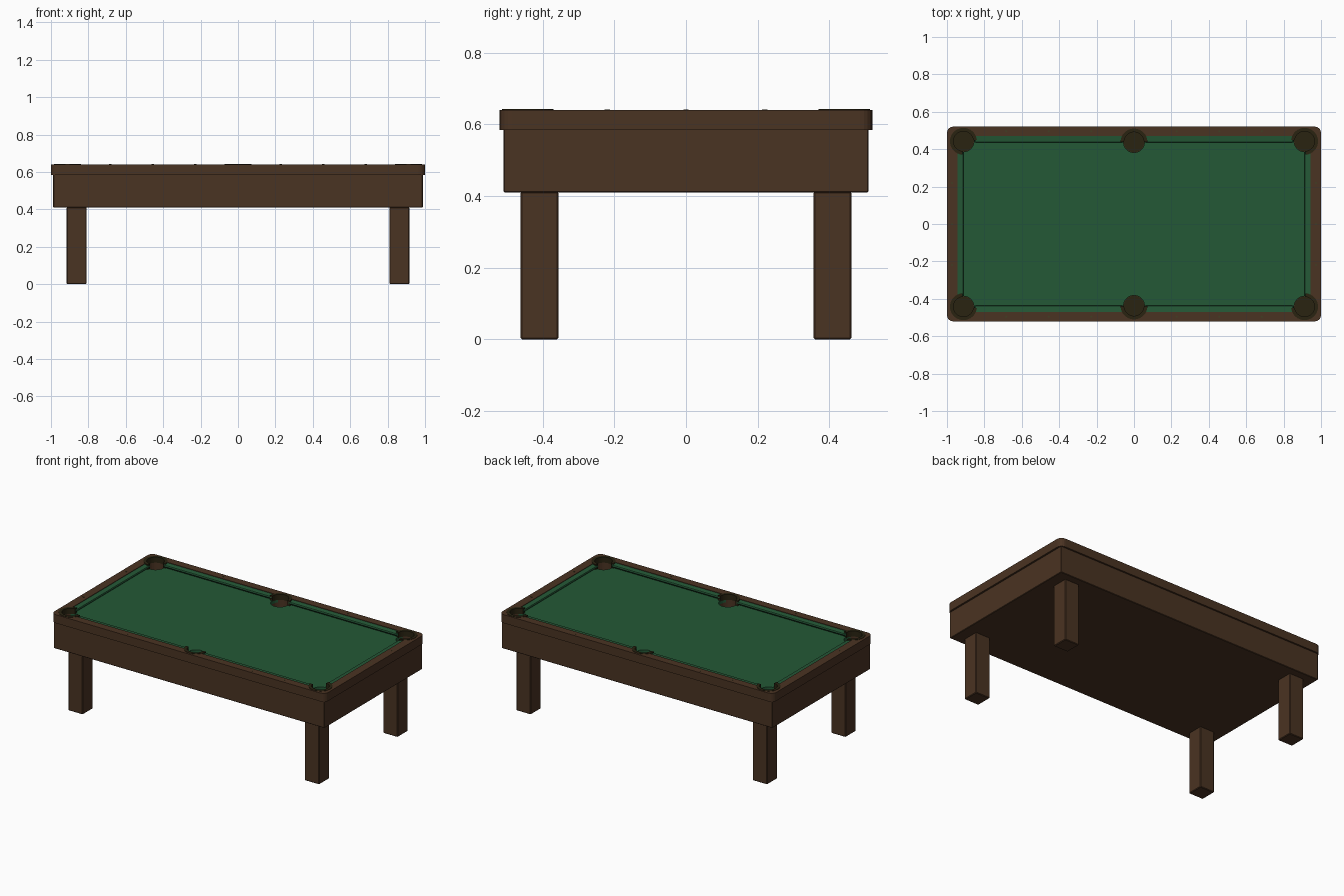
import bpy, bmesh, math
from mathutils import Matrix

if "Cube" in bpy.data.objects:
    bpy.data.objects.remove(bpy.data.objects["Cube"])


def srgb(r, g, b):
    f = lambda c: (c / 255 / 12.92) if c < 11 else ((c / 255 + 0.055) / 1.055) ** 2.4
    return (f(r), f(g), f(b), 1)


def material(name, rgb):
    m = bpy.data.materials.new(name)
    m.diffuse_color = srgb(*rgb)
    m.use_nodes = True
    m.node_tree.nodes["Principled BSDF"].inputs["Base Color"].default_value = m.diffuse_color
    return m


WOOD = material("dark wood", (74, 51, 34))
FELT = material("green felt", (36, 88, 54))
POCKET = material("dark pocket leather", (41, 35, 17))
SIGHT = material("rail sight", (66, 62, 36))


def add(name, bm, mat):
    bmesh.ops.recalc_face_normals(bm, faces=bm.faces)
    me = bpy.data.meshes.new(name)
    bm.to_mesh(me)
    bm.free()
    me.materials.append(mat)
    ob = bpy.data.objects.new(name, me)
    bpy.context.collection.objects.link(ob)
    return ob


def box_bm(x0, x1, y0, y1, z0, z1, bevel=0):
    bm = bmesh.new()
    bmesh.ops.create_cube(bm, size=1, matrix=Matrix.Translation(
        ((x0 + x1) / 2, (y0 + y1) / 2, (z0 + z1) / 2)) @ Matrix.Diagonal((x1 - x0, y1 - y0, z1 - z0, 1)))
    if bevel:
        bmesh.ops.bevel(bm, geom=bm.edges[:], offset=bevel, segments=1, affect='EDGES')
    return bm


def prism(bm, outline, z0, z1):
    """Vertical extrusion of a plan outline."""
    lo = [bm.verts.new((x, y, z0)) for x, y in outline]
    hi = [bm.verts.new((x, y, z1)) for x, y in outline]
    bm.faces.new(lo)
    bm.faces.new(hi)
    for i in range(len(lo)):
        j = (i + 1) % len(lo)
        bm.faces.new((lo[i], lo[j], hi[j], hi[i]))


def circle(cx, cy, r, n=32):
    return [(cx + r * math.cos(2 * math.pi * i / n), cy + r * math.sin(2 * math.pi * i / n)) for i in range(n)]


def arc(cx, cy, r, a0, a1, n):
    return [(cx + r * math.cos(math.radians(a0 + (a1 - a0) * i / n)),
             cy + r * math.sin(math.radians(a0 + (a1 - a0) * i / n))) for i in range(n + 1)]


# Pocket layout: centre, outward direction and sweep of the collar
pockets = []
for sy in (-1, 1):
    pockets.append((0, 0.438 * sy, 90 * sy, 180))
    for sx in (-1, 1):
        pockets.append((0.912 * sx, 0.442 * sy, math.degrees(math.atan2(sy, sx)), 260))

# Hole cutter
bm = bmesh.new()
for x, y, _, _ in pockets:
    prism(bm, circle(x, y, 0.056), 0.52, 0.75)
cutter = add("pocket_cutter", bm, POCKET)
cutter.hide_render = True


def cut(ob):
    mod = ob.modifiers.new("holes", 'BOOLEAN')
    mod.operation = 'DIFFERENCE'
    mod.solver = 'EXACT'
    mod.object = cutter
    dg = bpy.context.evaluated_depsgraph_get()
    dg.update()
    mat = ob.data.materials[0]
    me = bpy.data.meshes.new_from_object(ob.evaluated_get(dg))
    ob.modifiers.clear()
    ob.data = me
    me.materials.clear()
    me.materials.append(mat)
    for p in me.polygons:
        p.material_index = 0


# Apron, bed
cut(add("apron", box_bm(-0.988, 0.988, -0.51, 0.51, 0.41, 0.588, 0.003), WOOD))
cut(add("felt_bed", box_bm(-0.95, 0.95, -0.476, 0.476, 0.584, 0.61), FELT))

# Rail frame with rounded outer corners
R, N = 0.035, 5
outer, inner = [], []
for sx, sy, a in ((1, 1, 0), (-1, 1, 90), (-1, -1, 180), (1, -1, 270)):
    pts = arc(sx * (1 - R), sy * (0.521 - R), R, a, a + 90, N)
    outer += pts
    inner += [(0.945 * sx, 0.47 * sy)]
bm = bmesh.new()
rings = {}
for z in (0.585, 0.641):
    rings[z] = ([bm.verts.new((*p, z)) for p in outer], [bm.verts.new((*p, z)) for p in inner])
    o, i = rings[z]
    for c in range(4):
        k, n = c * (N + 1), (c + 1) % 4
        bm.faces.new(o[k:k + N + 1] + [i[c]])
        bm.faces.new((o[k + N], o[(k + N + 1) % len(o)], i[n], i[c]))
for ring in (0, 1):
    a, b = rings[0.585][ring], rings[0.641][ring]
    for k in range(len(a)):
        n = (k + 1) % len(a)
        bm.faces.new((a[k], a[n], b[n], b[k]))
cut(add("rail_frame", bm, WOOD))

# Cushions: sloped top, thin nose, undercut face, angled ends
PROFILE = [(0.036, 0.606, 0.0), (0.036, 0.638, 0.0), (0.003, 0.634, 1.0), (0.0, 0.626, 1.0), (0.022, 0.606, 0.4)]


def cushion(bm, start, end, miter, place):
    ends = []
    for pos, s in ((start, 1), (end, -1)):
        ends.append([bm.verts.new(place(pos + s * miter * t, d, z)) for d, z, t in PROFILE])
    a, b = ends
    bm.faces.new(a)
    bm.faces.new(b)
    for i in range(len(a)):
        j = (i + 1) % len(a)
        bm.faces.new((a[i], a[j], b[j], b[i]))


bm = bmesh.new()
for s in (-1, 1):
    for start, end in ((-0.87, -0.04), (0.04, 0.87)):
        cushion(bm, start, end, 0.022, lambda t, d, z: (t, s * (0.436 + d), z))
    cushion(bm, -0.41, 0.41, 0.022, lambda t, d, z: (s * (0.911 + d), t, z))
cut(add("cushions", bm, FELT))

# Pocket collars and floors
bm = bmesh.new()
floors = bmesh.new()
for x, y, a, sweep in pockets:
    lo, hi = a - sweep / 2, a + sweep / 2
    prism(bm, arc(x, y, 0.072, lo, hi, 24) + arc(x, y, 0.053, hi, lo, 24), 0.606, 0.643)
    prism(floors, circle(x, y, 0.0555), 0.518, 0.526)
add("pocket_collars", bm, POCKET)
add("pocket_floors", floors, POCKET)

# Rail sights: small diamond plates
bm = bmesh.new()
spots = [(sx * x, sy * 0.496) for x in (0.228, 0.456, 0.684) for sx in (-1, 1) for sy in (-1, 1)]
spots += [(sx * 0.973, y) for y in (-0.22, 0, 0.22) for sx in (-1, 1)]
for x, y in spots:
    prism(bm, circle(x, y, 0.007, 4), 0.638, 0.642)
add("rail_sights", bm, SIGHT)

# Legs
for sx, nx in ((-1, "left"), (1, "right")):
    for sy, ny in ((-1, "front"), (1, "back")):
        x, y = 0.863 * sx, 0.409 * sy
        add(f"{ny}_{nx}_leg", box_bm(x - 0.053, x + 0.053, y - 0.053, y + 0.053, 0, 0.412, 0.004), WOOD)

bpy.data.objects.remove(cutter)
